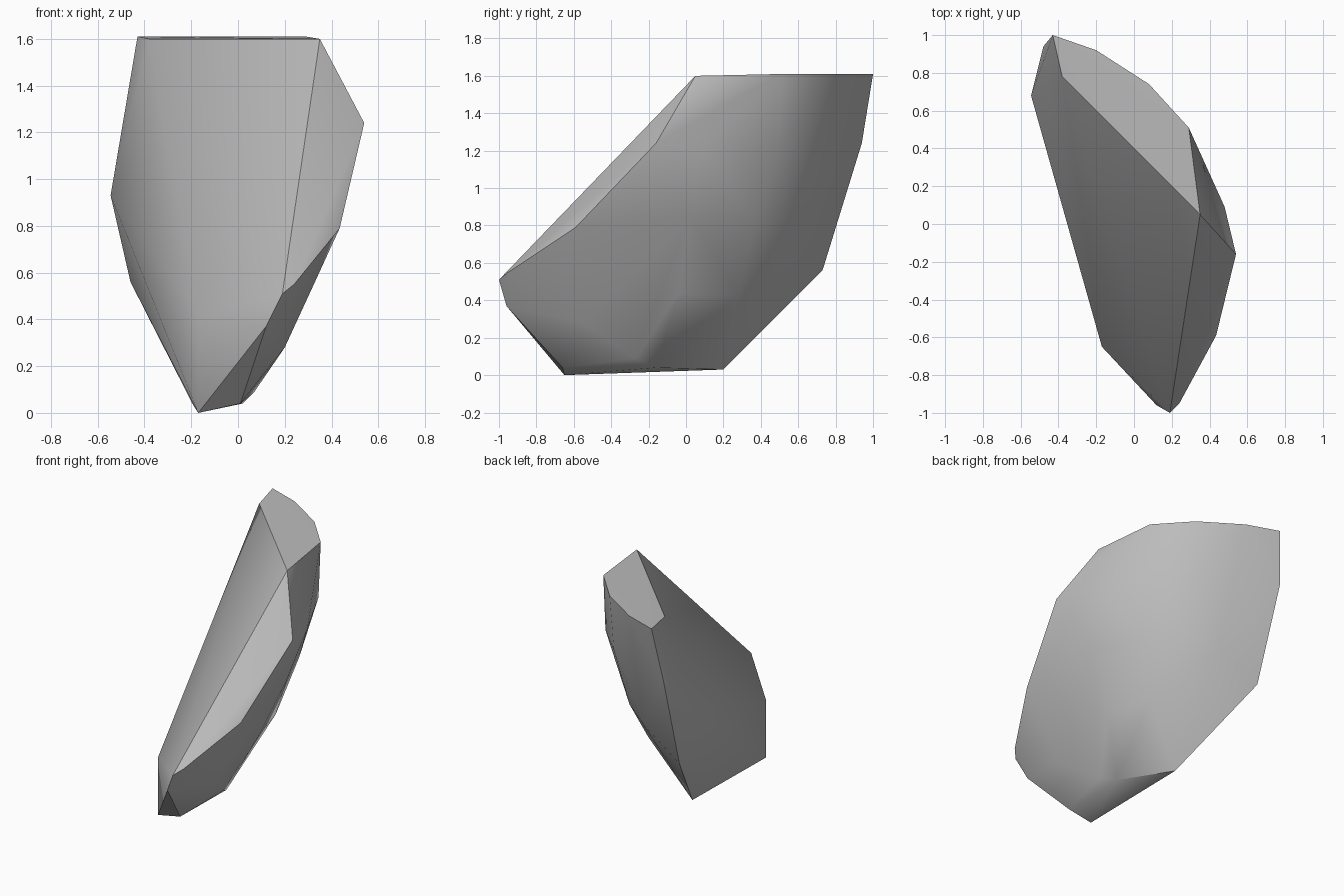
import bpy
import bmesh
import math

cube = bpy.data.objects.get("Cube")
if cube:
    bpy.data.objects.remove(cube, do_unlink=True)

# Corner points of the shard, grouped by region
flat_top = [(-.43, 1, 1.61), (-.2, .92, 1.61), (.08, .74, 1.61),
            (.29, .51, 1.61), (.35, .05, 1.6), (-.38, .78, 1.6)]
front_rim = [(-.545, .68, .93), (-.17, -.65, .41), (.19, -1, .51),
             (.24, -.95, .55), (.435, -.59, .79), (.54, -.16, 1.24)]
underside = [(-.17, -.65, 0), (.01, -.66, .04), (.12, -.96, .37),
             (.02, -.16, .04), (-.19, .2, .03), (-.46, .73, .56)]
bulging_back = [(-.48, .94, 1.24), (.48, .09, 1.21), (.28, .5, 1.22),
                (.06, .72, 1.22), (.37, .02, .85), (.22, .37, .83),
                (.05, .56, .78), (-.15, .69, .74), (.2, -.04, .44),
                (.1, .28, .43), (.07, -.27, .09), (.2, -.55, .28)]

# Wrap the points in one convex stone
bm = bmesh.new()
for point in flat_top + front_rim + underside + bulging_back:
    bm.verts.new(point)
hull = bmesh.ops.convex_hull(bm, input=bm.verts)
loose = [v for v in bm.verts if not v.link_faces]
bmesh.ops.delete(bm, geom=loose, context='VERTS')
bmesh.ops.dissolve_limit(bm, angle_limit=math.radians(1.5),
                         verts=bm.verts, edges=bm.edges)
bmesh.ops.recalc_face_normals(bm, faces=bm.faces)
mesh = bpy.data.meshes.new("stone_shard")
bm.to_mesh(mesh)
bm.free()
shard = bpy.data.objects.new("stone_shard", mesh)
bpy.context.collection.objects.link(shard)

# Plain grey stone
stone = bpy.data.materials.new("grey_stone")
stone.use_nodes = True
colour = (.5, .5, .5, 1)
stone.diffuse_color = colour
stone.node_tree.nodes["Principled BSDF"].inputs["Base Color"].default_value = colour
mesh.materials.append(stone)

# Soft rounded back with crisp rims
bpy.ops.object.select_all(action='DESELECT')
shard.select_set(True)
bpy.context.view_layer.objects.active = shard
bpy.ops.object.shade_smooth_by_angle(angle=math.radians(32))
